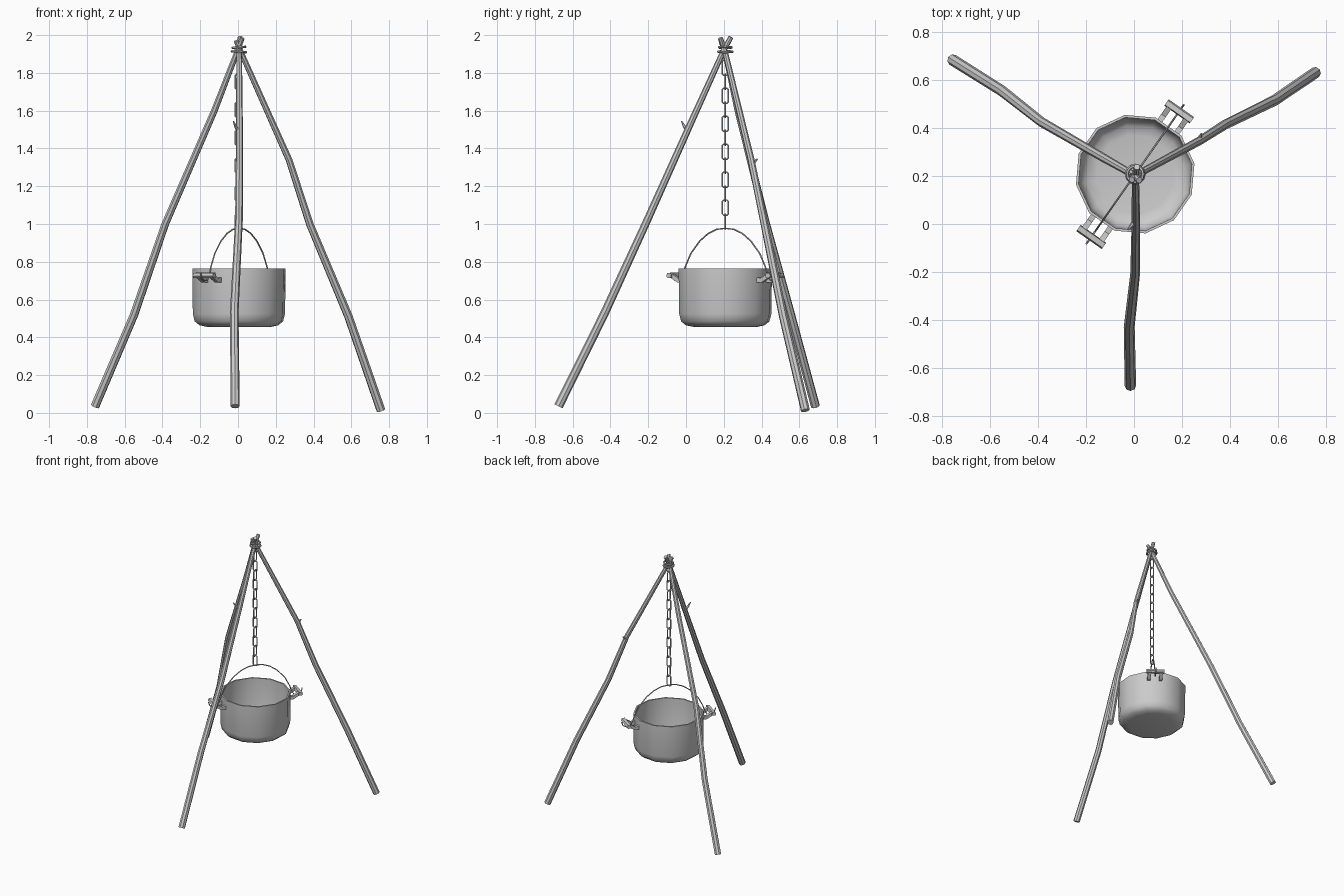
import bpy, bmesh, math
from mathutils import Vector, Matrix

if "Cube" in bpy.data.objects:
    bpy.data.objects.remove(bpy.data.objects["Cube"])

C = Vector((0.005, 0.208, 0))      # vertical axis of pot and chain
ANG = math.radians(55)             # direction of the pot handles


def finish(obj, angle=40):
    bpy.ops.object.select_all(action='DESELECT')
    obj.select_set(True)
    bpy.context.view_layer.objects.active = obj
    if obj.type == 'CURVE':
        bpy.ops.object.convert(target='MESH')
    bpy.ops.object.shade_smooth_by_angle(angle=math.radians(angle))


def tube(name, paths, depth, radii=None, cyclic=False, res=1, angle=40):
    cu = bpy.data.curves.new(name, 'CURVE')
    cu.dimensions = '3D'
    cu.bevel_depth = depth
    cu.bevel_resolution = res
    cu.use_fill_caps = True
    for pts in paths:
        s = cu.splines.new('POLY')
        s.points.add(len(pts) - 1)
        for i, p in enumerate(pts):
            s.points[i].co = (*p, 1)
            s.points[i].radius = radii[i] if radii else 1
        s.use_cyclic_u = cyclic
    o = bpy.data.objects.new(name, cu)
    bpy.context.collection.objects.link(o)
    finish(o, angle)


def mesh_object(name, bm, angle=40):
    bmesh.ops.recalc_face_normals(bm, faces=bm.faces)
    me = bpy.data.meshes.new(name)
    bm.to_mesh(me)
    bm.free()
    o = bpy.data.objects.new(name, me)
    bpy.context.collection.objects.link(o)
    finish(o, angle)


# Wooden poles, slightly crooked, tapering upwards
poles = {
    'front_pole': [(-.015, -.675, .035), (-.02, -.43, .53), (.005, -.205, 1.02),
                   (.008, .01, 1.5), (.006, .2, 1.92), (.012, .238, 1.99)],
    'left_pole': [(-.757, .685, .035), (-.55, .555, .52), (-.385, .425, 1.0),
                  (-.125, .275, 1.6), (-.005, .207, 1.91), (.022, .182, 1.985)],
    'right_pole': [(.757, .632, .013), (.585, .515, .51), (.38, .415, 1.0),
                   (.27, .345, 1.34), (.02, .21, 1.9), (-.01, .185, 1.97)],
}
for name, pts in poles.items():
    tube(name, [pts], 0.024, [1, .95, .85, .75, .62, .55], res=2)

# Broken twig stubs
tube('front_twig', [[(.003, .012, 1.49), (-.012, -.008, 1.515), (-.025, -.024, 1.545)]],
     0.009, [1.2, .9, .35])
tube('right_twig', [[(.268, .345, 1.315), (.275, .362, 1.328), (.282, .378, 1.345)]],
     0.009, [1.2, .9, .4])

# Rope wraps at the crossing
rings = []
for z, r, tilt in ((1.935, .033, .08), (1.912, .037, -.06)):
    rings.append([C + Vector((r * math.cos(a), r * math.sin(a), z + tilt * r * math.cos(a)))
                  for a in (math.tau * i / 12 for i in range(12))])
tube('rope_wraps', rings, 0.007, cyclic=True)

# Chain of alternating links
links = []
for i in range(13):
    z = 1.013 + .074 * i
    w, h, c = .016, .04, .007
    outline = [(w, h - c), (w - c, h), (c - w, h), (-w, h - c),
               (-w, c - h), (c - w, -h), (w - c, -h), (w, c - h)]
    links.append([C + (Vector((u, 0, z + v)) if i % 2 == 0 else Vector((0, u, z + v)))
                  for u, v in outline])
tube('chain', [[p - Vector((.003, 0, 0)) for p in l] for l in links], 0.0045, cyclic=True)

# Twelve-sided pot with rounded bottom and thin wall
N = 12
profile = [(.17, .455), (.212, .464), (.238, .485), (.248, .525), (.251, .765),
           (.24, .765), (.237, .53), (.227, .495), (.205, .475), (.165, .467)]
bm = bmesh.new()
loops = []
for r, z in profile:
    loops.append([bm.verts.new(C + Vector((r * math.cos(a), r * math.sin(a), z)))
                  for a in (math.radians(10 + 30 * k) for k in range(N))])
for a, b in zip(loops, loops[1:]):
    for k in range(N):
        j = (k + 1) % N
        bm.faces.new((a[k], a[j], b[j], b[k]))
bm.faces.new(loops[0])
bm.faces.new(loops[-1])
mesh_object('pot', bm)


# Side handles: side profile (radius, height) extruded across the handle
def slab(bm, prof, t0, t1, m):
    ends = [[bm.verts.new(m @ Vector((r, t, z))) for r, z in prof] for t in (t0, t1)]
    bm.faces.new(ends[0])
    bm.faces.new(ends[1])
    n = len(prof)
    for k in range(n):
        j = (k + 1) % n
        bm.faces.new((ends[0][k], ends[0][j], ends[1][j], ends[1][k]))


arm = [(.234, .692), (.27, .69), (.315, .715), (.308, .737), (.268, .714), (.234, .718)]
bar = [(.304, .716), (.328, .714), (.336, .724), (.33, .74), (.308, .742)]
for name, a in (('back_handle', ANG), ('front_handle', ANG + math.pi)):
    m = Matrix.Translation(C) @ Matrix.Rotation(a, 4, 'Z')
    bm = bmesh.new()
    for s in (-1, 1):
        slab(bm, arm, s * .032, s * .055, m)
    slab(bm, bar, -.065, .065, m)
    mesh_object(name, bm, 30)

# Wire bail arching over the pot, hooked under both handle bars
half = [(.354, .742), (.345, .715), (.32, .7), (.29, .703), (.272, .735), (.258, .775),
        (.222, .845), (.165, .91), (.11, .95), (.055, .972)]
path = half + [(0, .977)] + [(-r, z) for r, z in reversed(half)]
tube('bail', [[C + Vector((r * math.cos(ANG), r * math.sin(ANG), z)) for r, z in path]], 0.004)
